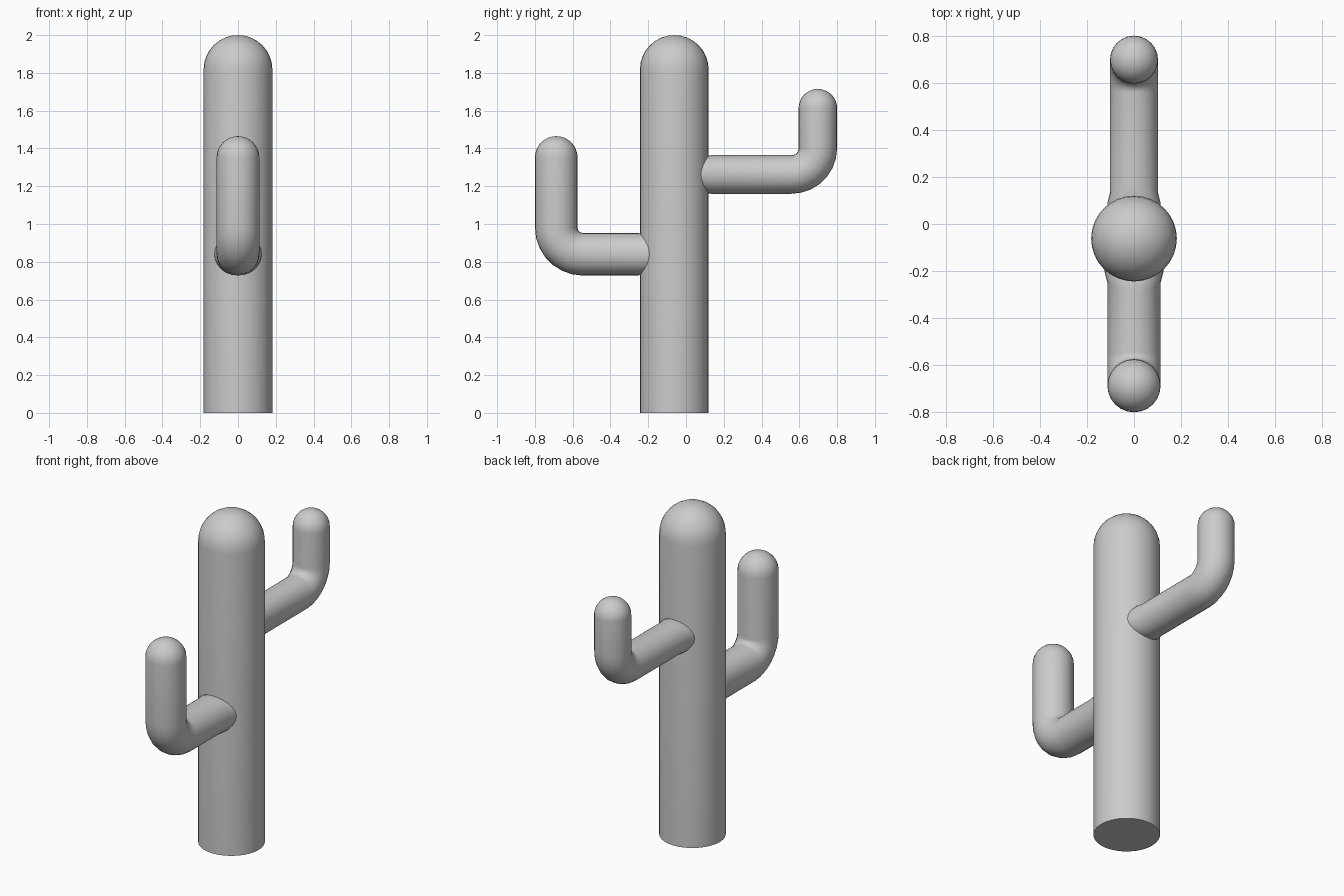
import bpy, bmesh
from math import sin, cos, pi, sqrt
from mathutils import Vector

if "Cube" in bpy.data.objects:
    bpy.data.objects.remove(bpy.data.objects["Cube"])

TRUNK_Y, TRUNK_R = -0.062, 0.182


def skin(name, rings, tip):
    """Bridge equal-sized rings, cap the first one and close the last on a tip."""
    bm = bmesh.new()
    loops = [[bm.verts.new(p) for p in ring] for ring in rings]
    n = len(loops[0])
    for a, b in zip(loops, loops[1:]):
        for i in range(n):
            j = (i + 1) % n
            bm.faces.new((a[i], a[j], b[j], b[i]))
    top = bm.verts.new(tip)
    for i in range(n):
        bm.faces.new((loops[-1][i], loops[-1][(i + 1) % n], top))
    bm.faces.new(loops[0][::-1])
    bmesh.ops.recalc_face_normals(bm, faces=bm.faces)
    mesh = bpy.data.meshes.new(name)
    bm.to_mesh(mesh)
    bm.free()
    obj = bpy.data.objects.new(name, mesh)
    bpy.context.collection.objects.link(obj)
    return obj


def ring(center, u, v, r, n):
    return [center + r * (cos(2 * pi * i / n) * u + sin(2 * pi * i / n) * v) for i in range(n)]


def dome(y, z, r, n, steps=8):
    """Rings of a hemisphere starting at its equator."""
    return [ring(Vector((0, y, z + r * sin(k * pi / 2 / steps))), Vector((1, 0, 0)),
                 Vector((0, 1, 0)), r * cos(k * pi / 2 / steps), n) for k in range(steps)]


def arm(name, side, z, r, bend_y, bend_r, top, n=24):
    """Horizontal limb from the trunk that bends upward; side is +1 (back) or -1 (front)."""
    X = Vector((1, 0, 0))
    rings = []
    # root rings: slightly flared and wrapped onto the round trunk
    for gap, flare in ((-0.02, 1.12), (0.012, 1.1), (0.045, 1.0)):
        pts = []
        for i in range(n):
            a = 2 * pi * i / n
            x = r * flare * cos(a)
            y = TRUNK_Y + side * (sqrt(TRUNK_R ** 2 - x * x) + gap)
            pts.append(Vector((x, y, z + r * sin(a) * (0.94 if flare > 1.1 else 1))))
        rings.append(pts)
    # elbow
    steps = 7
    for k in range(steps + 1):
        t = k * pi / 2 / steps
        c = Vector((0, side * (bend_y + bend_r * sin(t)), z + bend_r * (1 - cos(t))))
        rings.append(ring(c, X, Vector((0, -side * sin(t), cos(t))), r, n))
    # upright part: the elbow ends with its v axis pointing at the trunk
    y = side * (bend_y + bend_r)
    for d in dome(0, top - r, r, n):
        rings.append([Vector((p.x, y - side * p.y, p.z)) for p in d])
    return skin(name, rings, Vector((0, y, top)))


# trunk
base = ring(Vector((0, TRUNK_Y, 0)), Vector((1, 0, 0)), Vector((0, 1, 0)), TRUNK_R, 32)
parts = [skin("trunk", [base] + dome(TRUNK_Y, 2 - TRUNK_R, TRUNK_R, 32), Vector((0, TRUNK_Y, 2)))]

# arms
parts.append(arm("back_arm", 1, 1.262, 0.102, 0.558, 0.14, 1.715))
parts.append(arm("front_arm", -1, 0.84, 0.113, 0.545, 0.142, 1.465))

# soft shading
for o in parts:
    o.select_set(True)
bpy.context.view_layer.objects.active = parts[0]
bpy.ops.object.shade_smooth_by_angle(angle=pi / 6)
